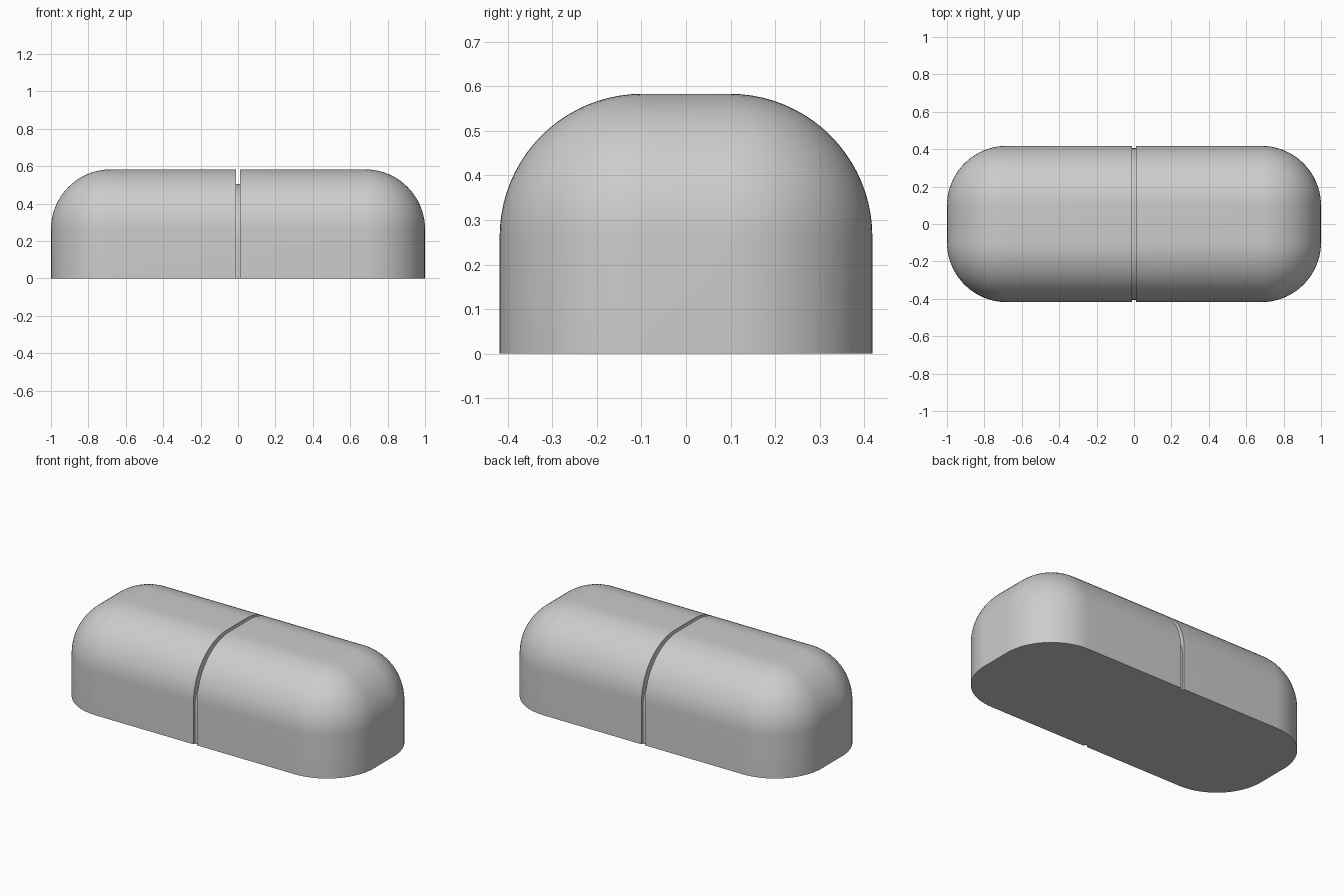
import bpy
import bmesh
import math

cube = bpy.data.objects.get("Cube")
if cube:
    bpy.data.objects.remove(cube, do_unlink=True)

grey = bpy.data.materials.new("plain_grey")
grey.use_nodes = True
colour = (0.604, 0.604, 0.604, 1)
grey.diffuse_color = colour
grey.node_tree.nodes["Principled BSDF"].inputs["Base Color"].default_value = colour

GAP = 0.012      # half width of the groove
SEGMENTS = 20


def rounded_block(name, x0, x1, half_y, height, radius, round_end):
    """Flat-bottomed block, rounded along its top and, if asked, its outer end."""
    bm = bmesh.new()
    bmesh.ops.create_cube(bm, size=2)
    # Choose the edges while the cube still has unit coordinates
    edges = []
    for e in bm.edges:
        mid = (e.verts[0].co + e.verts[1].co) / 2
        long_top = mid.z > 0.5 and abs(mid.y) > 0.5
        outer = mid.x > 0.5 and mid.z > -0.5
        if long_top or (round_end and outer):
            edges.append(e)
    for v in bm.verts:
        v.co.x = x1 if v.co.x > 0 else x0
        v.co.y *= half_y
        v.co.z = height if v.co.z > 0 else 0
    bmesh.ops.bevel(bm, geom=edges, offset=radius, offset_type='OFFSET',
                    segments=SEGMENTS, profile=0.5, affect='EDGES')
    bmesh.ops.recalc_face_normals(bm, faces=bm.faces)
    mesh = bpy.data.meshes.new(name)
    bm.to_mesh(mesh)
    bm.free()
    mesh.materials.append(grey)
    obj = bpy.data.objects.new(name, mesh)
    bpy.context.collection.objects.link(obj)
    bpy.ops.object.select_all(action='DESELECT')
    obj.select_set(True)
    bpy.context.view_layer.objects.active = obj
    bpy.ops.object.shade_smooth_by_angle(angle=math.radians(30))
    return obj


# Two mirrored halves of the body
halves = rounded_block("body_halves", GAP, 1, 0.418, 0.583, 0.32, True)
halves.modifiers.new("mirror", 'MIRROR').use_mirror_merge = False

# Recessed core forming the groove floor
rounded_block("groove_core", -GAP, GAP, 0.405, 0.505, 0.3, False)
